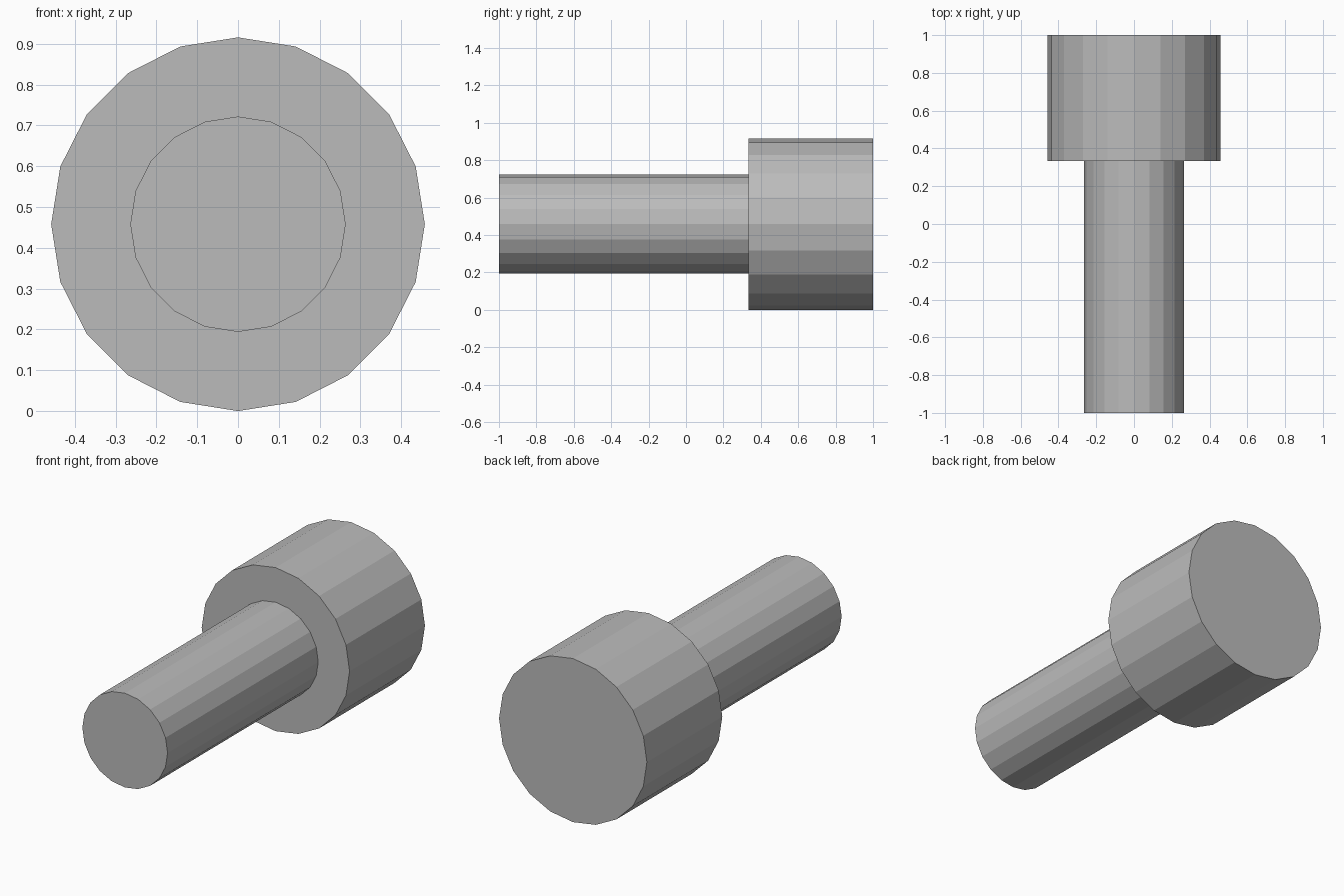
import bpy
import math

cube = bpy.data.objects.get("Cube")
if cube:
    bpy.data.objects.remove(cube, do_unlink=True)

SIDES = 20
HEAD_RADIUS = 0.458
SHAFT_RADIUS = 0.264
SHOULDER_Y = 0.333

# Plain grey metal
grey = bpy.data.materials.new("grey_metal")
grey.use_nodes = True
colour = (0.5, 0.5, 0.5, 1)
grey.diffuse_color = colour
grey.node_tree.nodes["Principled BSDF"].inputs["Base Color"].default_value = colour


def rod(name, radius, y_start, y_end):
    """Flat-faced cylinder lying along y, between two y positions."""
    bpy.ops.mesh.primitive_cylinder_add(
        vertices=SIDES, radius=radius, depth=y_end - y_start,
        location=(0, (y_start + y_end) / 2, HEAD_RADIUS),
        rotation=(math.pi / 2, 0, 0))
    part = bpy.context.object
    part.name = name
    part.data.materials.append(grey)
    return part


# Narrow shaft at the front, wide head at the back
rod("shaft", SHAFT_RADIUS, -1, SHOULDER_Y)
rod("head", HEAD_RADIUS, SHOULDER_Y, 1)
